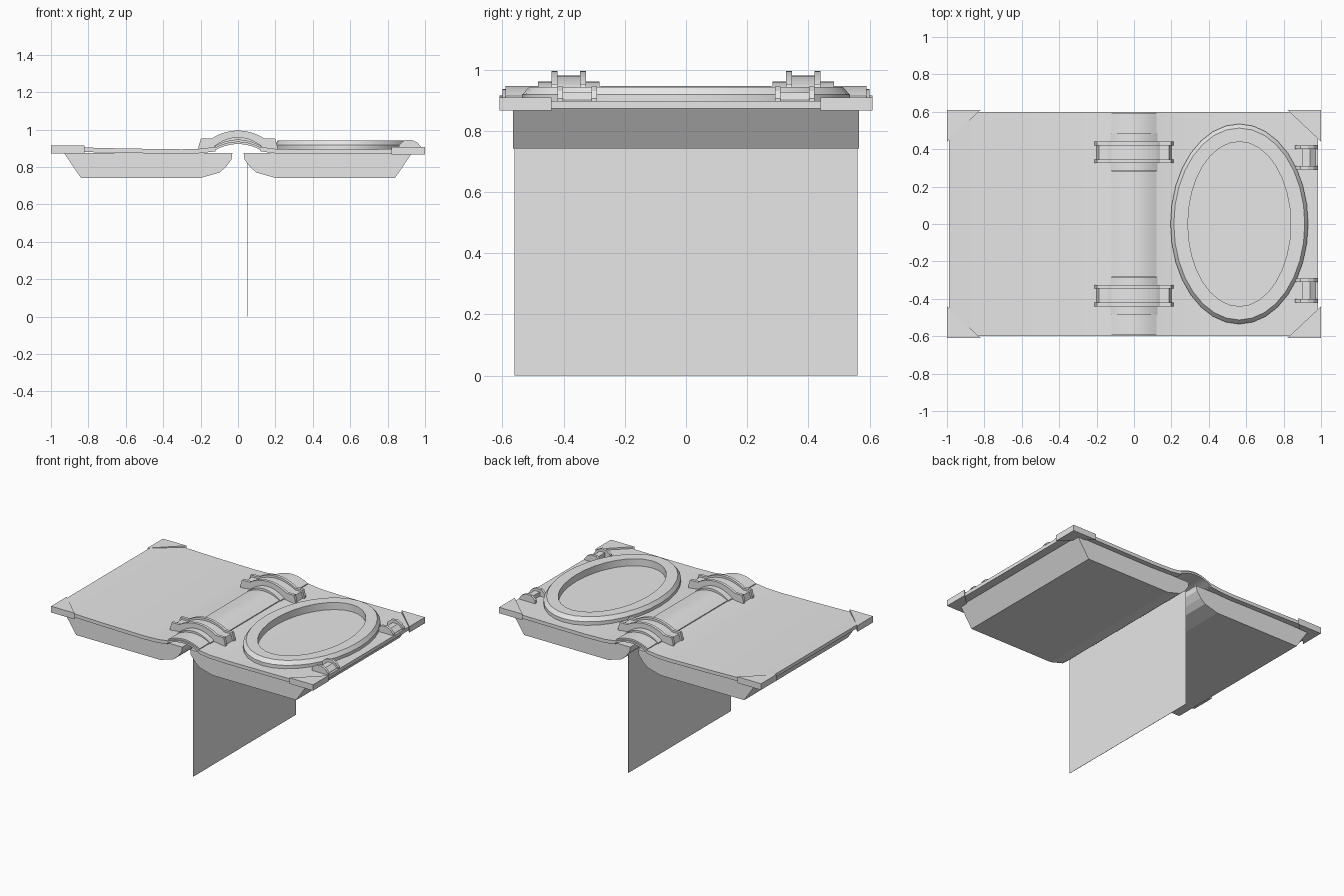
import bpy, bmesh, math

if "Cube" in bpy.data.objects:
    bpy.data.objects.remove(bpy.data.objects["Cube"])

grey = bpy.data.materials.new("plain_grey")
grey.diffuse_color = (0.8, 0.8, 0.8, 1)
grey.use_nodes = True
grey.node_tree.nodes["Principled BSDF"].inputs["Base Color"].default_value = grey.diffuse_color


def finish(name, bm, smooth=False):
    bmesh.ops.recalc_face_normals(bm, faces=bm.faces)
    me = bpy.data.meshes.new(name)
    bm.to_mesh(me)
    bm.free()
    me.materials.append(grey)
    ob = bpy.data.objects.new(name, me)
    bpy.context.collection.objects.link(ob)
    if smooth:
        bpy.ops.object.select_all(action='DESELECT')
        ob.select_set(True)
        bpy.context.view_layer.objects.active = ob
        bpy.ops.object.shade_smooth_by_angle(angle=math.radians(25))
    return ob


def extrude(name, pts, offset, smooth=False):
    """Solid from a closed outline pushed along an offset."""
    bm = bmesh.new()
    f = bm.faces.new([bm.verts.new(p) for p in pts])
    new = bmesh.ops.extrude_face_region(bm, geom=[f], use_keep_orig=True)
    vs = [g for g in new["geom"] if isinstance(g, bmesh.types.BMVert)]
    bmesh.ops.translate(bm, verts=vs, vec=offset)
    return finish(name, bm, smooth)


def slab(name, profile, y0, y1, smooth=False):
    return extrude(name, [(x, y0, z) for x, z in profile], (0, y1 - y0, 0), smooth)


def strip(top, thick):
    return top + [(x, z - thick) for x, z in reversed(top)]


def arch(half, edge, peak, n=10):
    """Arc points from -half to +half."""
    return [(half * t, edge + (peak - edge) * (1 - t * t))
            for t in (-1 + 2 * i / n for i in range(n + 1))]


# Page blocks, rounded toward the spine
block = [(0.03, 0.875), (0.035, 0.84), (0.065, 0.80), (0.10, 0.77), (0.20, 0.742),
         (0.84, 0.742), (0.93, 0.875)]
slab("left_pages", [(-x, z) for x, z in block], -0.565, 0.565)
slab("right_pages", block, -0.565, 0.565)

# Single hanging page
slab("hanging_page", [(0.048, 0), (0.05, 0), (0.05, 0.85), (0.048, 0.85)], -0.56, 0.56)

# Covers, slightly bowed
left = [(-0.99, 0.914), (-0.85, 0.905), (-0.60, 0.899), (-0.30, 0.895), (-0.20, 0.898), (-0.12, 0.908)]
right = [(0.12, 0.908), (0.20, 0.897), (0.35, 0.893), (0.60, 0.894), (0.985, 0.897)]
slab("left_cover", strip(left, 0.024), -0.6, 0.6, True)
slab("right_cover", strip(right, 0.024), -0.6, 0.6, True)

# Corner guards
for s in (-1, 1):
    for side, reach, z0, z1 in (("left", 0.82, 0.872, 0.915), ("right", 0.82, 0.867, 0.908)):
        d = -1 if side == "left" else 1
        tri = [(d, s * 0.61, z0), (d * reach, s * 0.61, z0), (d, s * 0.44, z0)]
        extrude(side + "_corner_guard", tri, (0, 0, z1 - z0))

# Spine: lower shell with flat edge strips, raised panels above
shell = [(-0.15, 0.898)] + arch(0.12, 0.905, 0.936) + [(0.145, 0.898)]
slab("spine_shell", strip(shell, 0.013), -0.6, 0.6, True)
for y0, y1 in ((-0.59, -0.48), (-0.28, 0.28), (0.48, 0.59)):
    slab("spine_panel", strip(arch(0.12, 0.914, 0.947), 0.02), y0, y1, True)


# Straps over the spine: collar, band and two raised rims
def strap_profile(peak, foot, reach):
    top = [(-reach, foot - 0.04), (-reach + 0.012, foot), (-0.14, foot)]
    top += arch(0.12, foot + 0.012, peak)
    top += [(0.14, foot), (reach - 0.012, foot), (reach, foot - 0.04)]
    low = [(reach, 0.895), (0.14, 0.895)] + arch(0.12, 0.90, 0.93)[::-1]
    return top + low + [(-0.14, 0.895), (-reach, 0.895)]


for s in (-1, 1):
    c = s * 0.383
    slab("spine_collar", strip(arch(0.125, 0.914, 0.961), 0.025), c - 0.10, c + 0.10, True)
    slab("strap_band", strap_profile(0.980, 0.94, 0.20), c - 0.045, c + 0.045)
    for e in (-1, 1):
        y = c + e * 0.047
        slab("strap_rim", strap_profile(0.995, 0.953, 0.21), y - 0.01, y + 0.01)

# Oval frame on the right cover
bm = bmesh.new()
N = 32
rings = []
for rx, ry, z in ((0.368, 0.535, 0.885), (0.368, 0.535, 0.918), (0.350, 0.513, 0.943),
                  (0.275, 0.44, 0.943), (0.275, 0.44, 0.885)):
    rings.append([bm.verts.new((0.563 + rx * math.cos(2 * math.pi * i / N),
                                ry * math.sin(2 * math.pi * i / N), z)) for i in range(N)])
for k in range(5):
    a, b = rings[k], rings[(k + 1) % 5]
    for i in range(N):
        j = (i + 1) % N
        bm.faces.new((a[i], a[j], b[j], b[i]))
finish("oval_frame", bm, True)

# Clasps on the outer edge of the right cover
arm = [(0.86, 0.885), (0.86, 0.918), (0.89, 0.943), (0.93, 0.945), (0.96, 0.93), (0.98, 0.905), (0.98, 0.885)]
core = [(0.90, 0.885), (0.90, 0.925), (0.94, 0.925), (0.97, 0.90), (0.97, 0.885)]
for s in (-1, 1):
    c = s * 0.355
    slab("clasp_core", core, c - 0.05, c + 0.05)
    for e in (-1, 1):
        y = c + e * 0.055
        slab("clasp_arm", arm, y - 0.009, y + 0.009)
